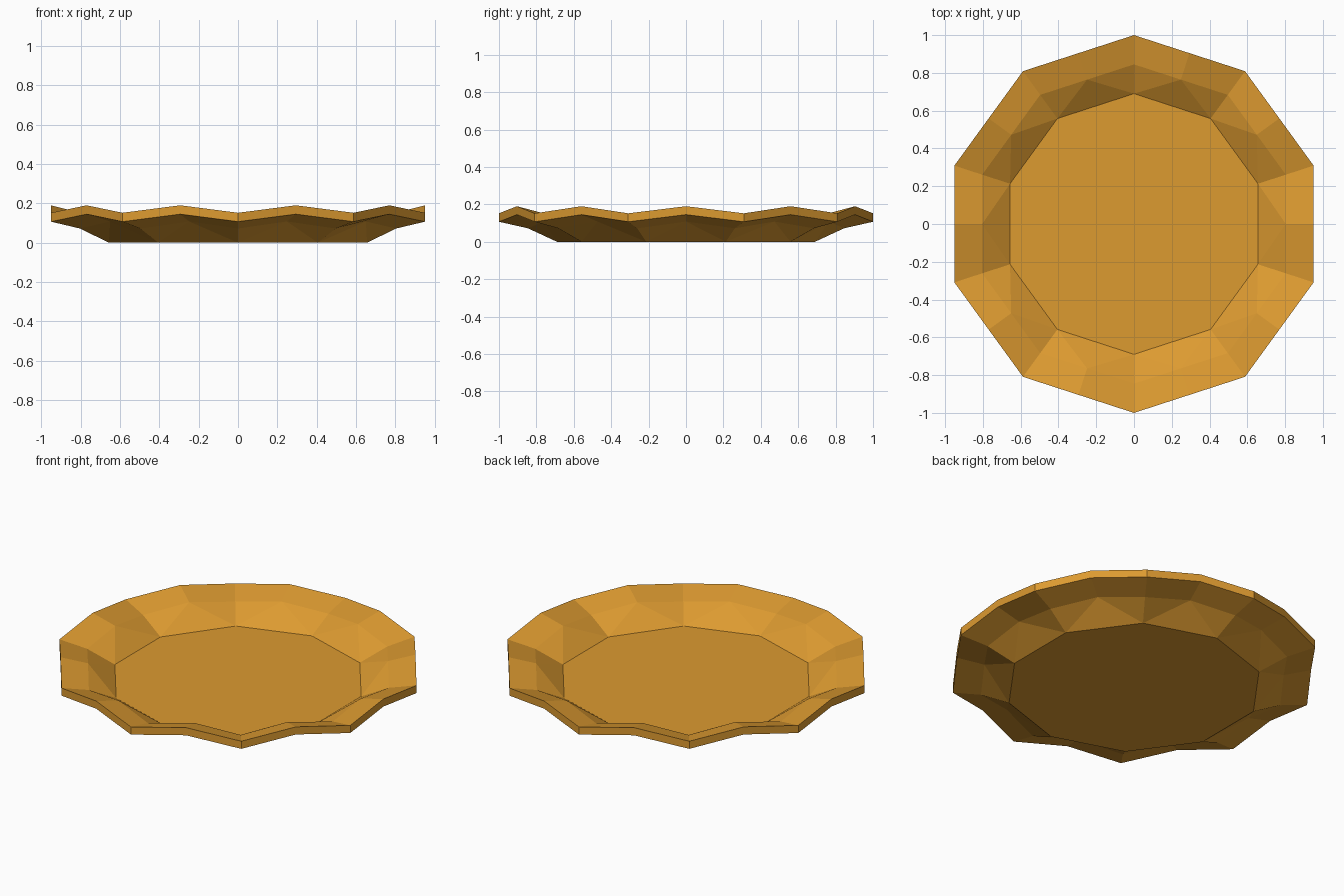
import bpy
import bmesh
from math import cos, pi

from mathutils import Matrix, Vector

cube = bpy.data.objects.get("Cube")
if cube:
    bpy.data.objects.remove(cube)

SIDES = 10
THICKNESS = 0.045
APOTHEM = cos(pi / SIDES)

# Single warm colour
amber = bpy.data.materials.new("amber")
amber.use_nodes = True
colour = (0.72, 0.325, 0.03, 1)
amber.diffuse_color = colour
amber.node_tree.nodes["Principled BSDF"].inputs["Base Color"].default_value = colour


def ring(bm, radius, corner_z, middle_z):
    """Decagon corners alternating with the middles of its sides."""
    verts = []
    for i in range(2 * SIDES):
        r, z = (radius * APOTHEM, middle_z) if i % 2 else (radius, corner_z)
        turn = Matrix.Rotation(pi / 2 + i * pi / SIDES, 3, 'Z')
        verts.append(bm.verts.new(turn @ Vector((r, 0, z))))
    return verts


def skin(bm, lift, upward):
    """Floor, faceted wall and flared rim of one side of the dish; returns its edge."""
    rim = ring(bm, 1.0, 0.107 + lift, 0.145 + lift)
    bend = ring(bm, 0.845, 0.072 + lift, 0.108 + lift)
    floor = [bm.verts.new(Matrix.Rotation(pi / 2 + i * 2 * pi / SIDES, 3, 'Z')
                          @ Vector((0.69, 0, lift))) for i in range(SIDES)]
    faces = [floor]
    for i in range(SIDES):
        c, m, n = 2 * i, 2 * i + 1, (2 * i + 2) % (2 * SIDES)
        a, b = floor[i], floor[(i + 1) % SIDES]
        faces += [(a, bend[m], b), (a, bend[c], bend[m]), (b, bend[m], bend[n])]
        faces += [(bend[c], rim[c], rim[m], bend[m]),
                  (bend[m], rim[m], rim[n], bend[n])]
    for corners in faces:
        face = bm.faces.new(corners)
        face.normal_update()
        if (face.normal.z > 0) != upward:
            face.normal_flip()
    return rim


# Dish: upper and lower skins joined by an upright edge band
bm = bmesh.new()
lower = skin(bm, 0, False)
upper = skin(bm, THICKNESS, True)
for i in range(2 * SIDES):
    j = (i + 1) % (2 * SIDES)
    bm.faces.new((lower[i], lower[j], upper[j], upper[i]))

mesh = bpy.data.meshes.new("dish")
bm.to_mesh(mesh)
bm.free()
mesh.materials.append(amber)
bpy.context.collection.objects.link(bpy.data.objects.new("dish", mesh))
